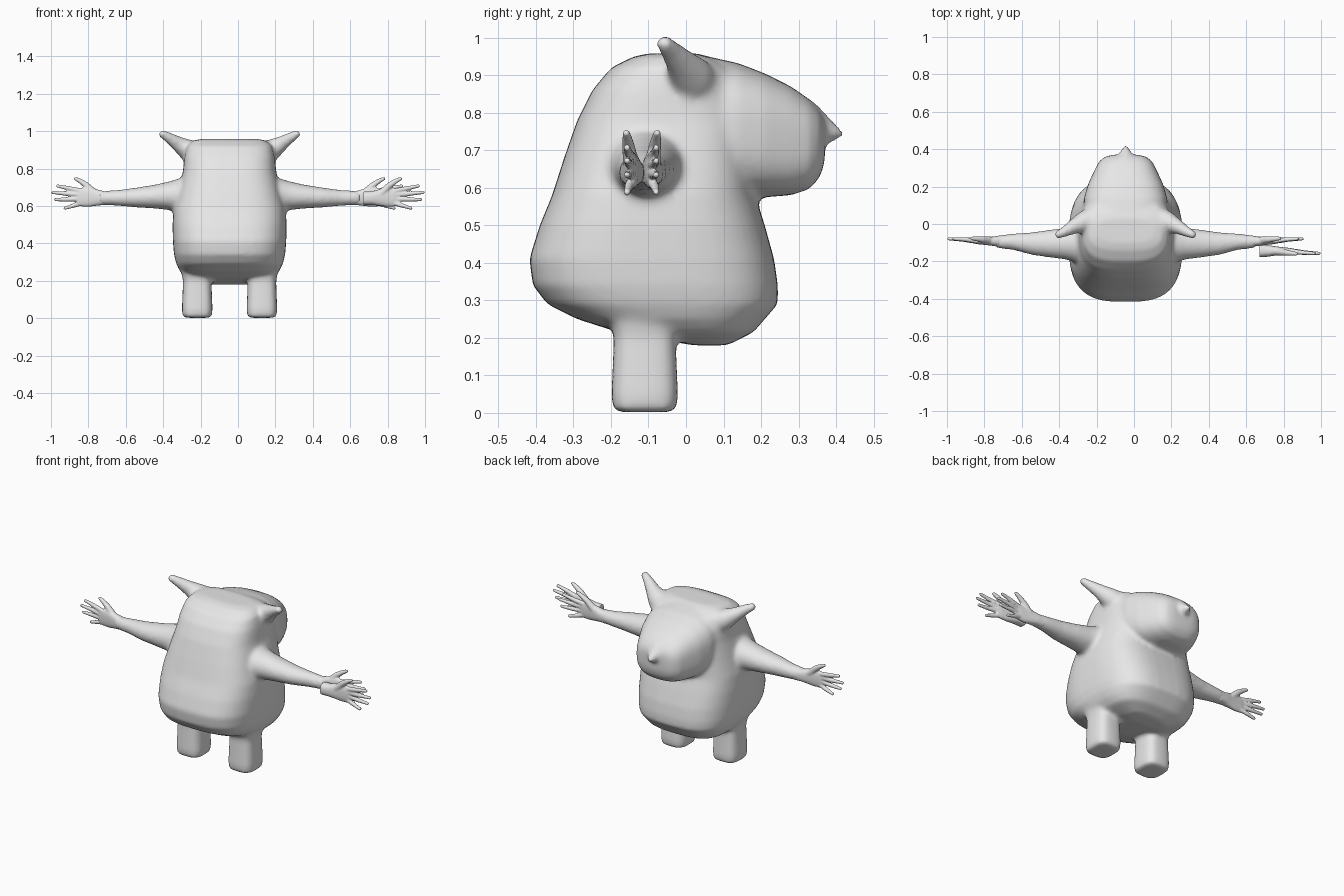
import bpy, bmesh, math
from mathutils import Vector

cube = bpy.data.objects.get("Cube")
if cube:
    bpy.data.objects.remove(cube, do_unlink=True)

MID = -0.045  # x of the creature's own symmetry plane

clay = bpy.data.materials.new("light grey clay")
clay.use_nodes = True
colour = (0.8, 0.8, 0.8, 1)
clay.diffuse_color = colour
clay.node_tree.nodes["Principled BSDF"].inputs["Base Color"].default_value = colour


def loft(bm, rings, power=2.0, sides=32):
    """Skin a row of superellipse rings, each (centre, half axis u, half axis v)."""
    loops = []
    for c, u, v in rings:
        loop = []
        for i in range(sides):
            a = math.tau * i / sides
            ca, sa = math.cos(a), math.sin(a)
            p = Vector(c)
            p += Vector(u) * math.copysign(abs(ca) ** (2 / power), ca)
            p += Vector(v) * math.copysign(abs(sa) ** (2 / power), sa)
            loop.append(bm.verts.new(p))
        loops.append(loop)
    faces = [bm.faces.new(loops[0][::-1]), bm.faces.new(loops[-1])]
    for a, b in zip(loops, loops[1:]):
        for i in range(sides):
            j = (i + 1) % sides
            faces.append(bm.faces.new((a[i], a[j], b[j], b[i])))
    bmesh.ops.recalc_face_normals(bm, faces=faces)


def tube(bm, points, sides=16):
    """Round-ended limb through (position, radius) points."""
    ps = [(Vector(p), r) for p, r in points]
    d0 = (ps[1][0] - ps[0][0]).normalized()
    d1 = (ps[-1][0] - ps[-2][0]).normalized()
    (a, ra), (b, rb) = ps[0], ps[-1]
    caps = ((0.95, 0.3), (0.7, 0.7), (0.35, 0.94))
    ps = [(a - d0 * ra * h, ra * w) for h, w in caps] + ps
    ps += [(b + d1 * rb * h, rb * w) for h, w in reversed(caps)]
    axis = (b - a).normalized()
    u = axis.orthogonal().normalized()
    v = axis.cross(u)
    loft(bm, [(p, u * r, v * r) for p, r in ps], sides=sides)


def finish(bm, name, voxel, rounds):
    """Fuse overlapping shells into one smooth skin."""
    mesh = bpy.data.meshes.new(name)
    bm.to_mesh(mesh)
    bm.free()
    mesh.materials.append(clay)
    mesh.shade_smooth()
    ob = bpy.data.objects.new(name, mesh)
    bpy.context.collection.objects.link(ob)
    fuse = ob.modifiers.new("fuse", 'REMESH')
    fuse.mode = 'VOXEL'
    fuse.voxel_size = voxel
    fuse.use_smooth_shade = True
    soft = ob.modifiers.new("soften", 'SMOOTH')
    soft.factor = 0.5
    soft.iterations = rounds
    return ob


bm = bmesh.new()

# Torso: z, back y, front y, half width
torso = [(0.18, 0.02, 0.11, 0.12), (0.215, -0.18, 0.18, 0.23),
         (0.25, -0.29, 0.21, 0.265), (0.29, -0.37, 0.245, 0.285),
         (0.34, -0.408, 0.245, 0.297), (0.41, -0.418, 0.235, 0.303),
         (0.5, -0.39, 0.21, 0.305), (0.58, -0.357, 0.185, 0.3),
         (0.68, -0.325, 0.18, 0.275), (0.78, -0.29, 0.18, 0.25),
         (0.86, -0.25, 0.16, 0.242), (0.92, -0.2, 0.12, 0.228),
         (0.95, -0.14, 0.06, 0.195), (0.958, -0.1, 0.03, 0.15)]
loft(bm, [((MID, (b + f) / 2, z), (w, 0, 0), (0, (f - b) / 2, 0))
          for z, b, f, w in torso], power=3, sides=48)

# Muzzle: y, bottom z, top z, half width
muzzle = [(-0.06, 0.62, 0.93, 0.2), (0.06, 0.59, 0.95, 0.225),
          (0.14, 0.578, 0.932, 0.222), (0.21, 0.575, 0.905, 0.202),
          (0.28, 0.58, 0.87, 0.17), (0.33, 0.597, 0.835, 0.145),
          (0.358, 0.63, 0.805, 0.115), (0.37, 0.67, 0.78, 0.07)]
loft(bm, [((MID, y, (a + b) / 2), (w, 0, 0), (0, 0, (b - a) / 2))
          for y, a, b, w in muzzle], power=2.8, sides=48)

# Nose tip
tube(bm, [((MID, 0.33, 0.76), 0.07), ((MID, 0.37, 0.752), 0.04),
          ((MID, 0.402, 0.745), 0.019)])

for s in (-1, 1):
    # Leg: z, half size
    leg = [(0.002, 0.068), (0.012, 0.083), (0.05, 0.086), (0.12, 0.083),
           (0.2, 0.08), (0.25, 0.09), (0.32, 0.09)]
    loft(bm, [((MID + s * 0.173, -0.11, z), (r * 0.95, 0, 0), (0, r * 1.03, 0))
              for z, r in leg], power=3.2)
    # Horn
    tube(bm, [((MID + s * x, y, z), r) for x, y, z, r in
              ((0.17, 0.02, 0.87, 0.075), (0.225, 0.01, 0.9, 0.058),
               (0.28, -0.015, 0.935, 0.04), (0.325, -0.04, 0.965, 0.029),
               (0.358, -0.056, 0.984, 0.023))])
    # Arm: distance out, height, half depth, half height
    arm = [(0.2, 0.65, 0.125, 0.12), (0.27, 0.655, 0.1, 0.092),
           (0.32, 0.655, 0.085, 0.077), (0.4, 0.65, 0.075, 0.064),
           (0.5, 0.645, 0.061, 0.053), (0.6, 0.643, 0.044, 0.042),
           (0.67, 0.643, 0.036, 0.038), (0.7, 0.643, 0.03, 0.036)]
    loft(bm, [((MID + s * x, -0.105 + 0.01 * (x > 0.55), z), (0, d, 0), (0, 0, h))
              for x, z, d, h in arm], sides=24)

finish(bm, "body", 0.011, 9)


def hand(name, side, shift, centre_y, bend):
    """Open palm, four fingers and a thumb; bend is the y direction of the back."""
    bm = bmesh.new()

    def at(x, y, z):
        return (MID + side * (x + shift), centre_y + bend * y, z)

    palm = [(0.625, 0.641, 0.034, 0.036), (0.67, 0.642, 0.031, 0.036),
            (0.71, 0.645, 0.025, 0.044), (0.75, 0.648, 0.02, 0.052),
            (0.79, 0.647, 0.016, 0.05), (0.815, 0.645, 0.011, 0.042)]
    loft(bm, [(at(x, 0.005, z), (0, d, 0), (0, 0, h)) for x, z, d, h in palm],
         power=2.4, sides=24)
    # Fingers: root x, root z, tip x, tip z
    for x0, z0, x1, z1 in ((0.79, 0.68, 0.92, 0.707), (0.8, 0.66, 0.945, 0.672),
                           (0.8, 0.637, 0.932, 0.634), (0.785, 0.617, 0.88, 0.588)):
        tube(bm, [(at(x0, 0.005, z0), 0.014),
                  (at((x0 + x1) / 2, 0.014, (z0 + z1) / 2), 0.012),
                  (at(x1, 0.018, z1), 0.009)], sides=12)
    # Thumb
    tube(bm, [(at(0.72, 0.008, 0.665), 0.022), (at(0.765, 0.014, 0.71), 0.017),
              (at(0.8, 0.018, 0.734), 0.013), (at(0.823, 0.02, 0.746), 0.01)], sides=12)
    finish(bm, name, 0.005, 3)


hand("right_hand", -1, 0, -0.097, 1)
hand("left_hand", 1, 0, -0.097, 1)
# Loose spare hand beside the left one
hand("spare_left_hand", 1, 0.09, -0.139, -1)
